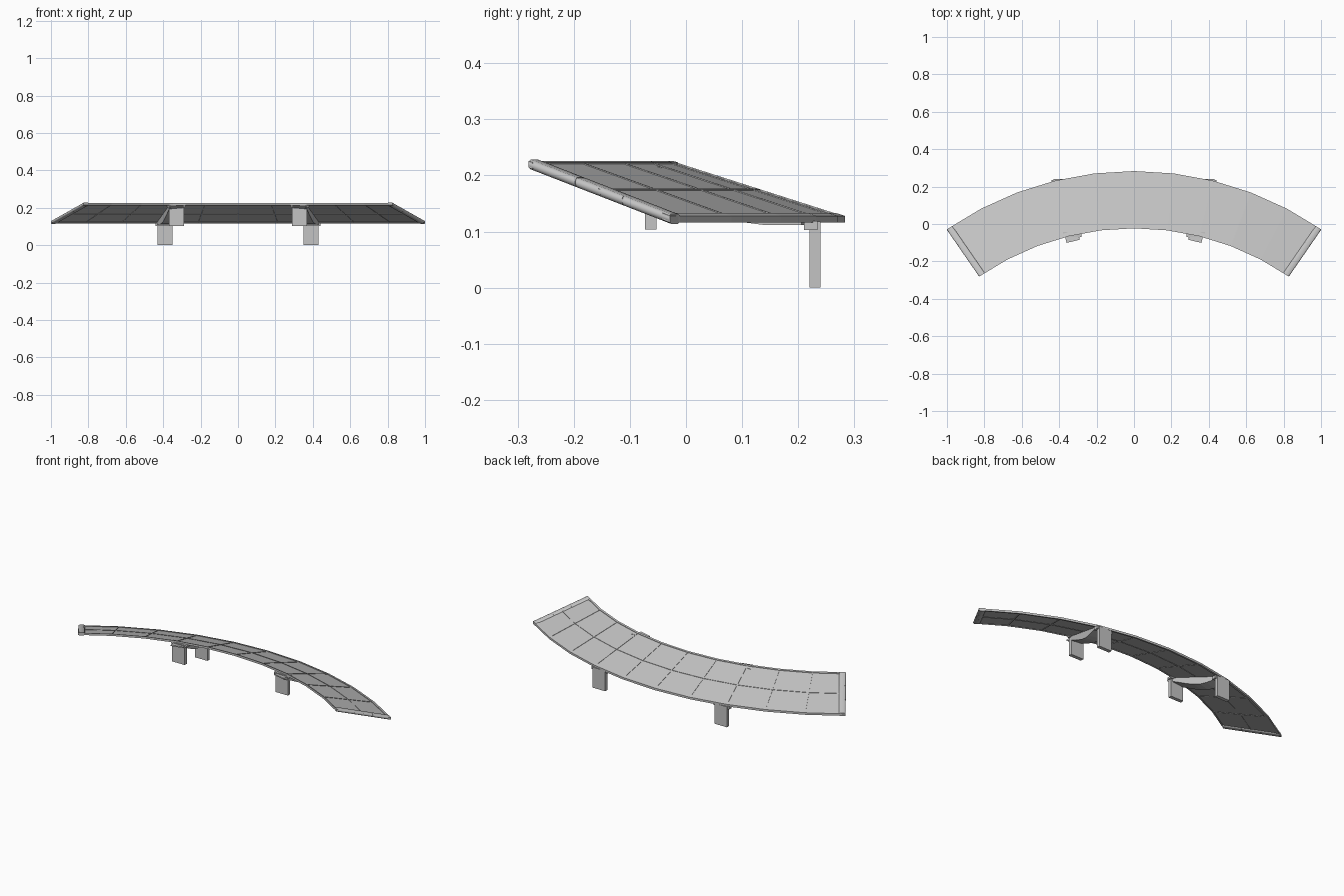
import bpy, bmesh
from math import sin, cos, radians, pi
from mathutils import Vector

cube = bpy.data.objects.get("Cube")
if cube:
    bpy.data.objects.remove(cube, do_unlink=True)

GREY = (0.55, 0.55, 0.55, 1)
mat = bpy.data.materials.new("light grey metal")
mat.use_nodes = True
mat.diffuse_color = GREY
mat.node_tree.nodes["Principled BSDF"].inputs["Base Color"].default_value = GREY

CENTRE_Y = -1.48              # centre of the plan arc
R_IN, R_OUT = 1.46, 1.76      # roof edges
Z_IN, Z_OUT = 0.222, 0.126    # roof top heights
END = 34.6                    # half angle of the arc
BAYS = 10
STEP = 2 * END / BAYS


def roof_z(r):
    return Z_IN + (Z_OUT - Z_IN) * (r - R_IN) / (R_OUT - R_IN)


def polar(r, deg, z, side=0):
    """Point at radius r and angle deg, shifted sideways along the tangent."""
    a = radians(deg)
    return Vector((r * sin(a) + side * cos(a), CENTRE_Y + r * cos(a) - side * sin(a), z))


def loft(name, rings):
    """Skin a list of closed cross-sections and cap both ends."""
    bm = bmesh.new()
    rows = [[bm.verts.new(p) for p in ring] for ring in rings]
    n = len(rows[0])
    for a, b in zip(rows, rows[1:]):
        for i in range(n):
            j = (i + 1) % n
            bm.faces.new((a[i], a[j], b[j], b[i]))
    bm.faces.new(rows[0])
    bm.faces.new(rows[-1])
    bmesh.ops.recalc_face_normals(bm, faces=bm.faces)
    mesh = bpy.data.meshes.new(name)
    bm.to_mesh(mesh)
    bm.free()
    mesh.materials.append(mat)
    obj = bpy.data.objects.new(name, mesh)
    bpy.context.collection.objects.link(obj)
    return obj


def band(name, r0, r1, top, bottom):
    """Curved strip that follows the roof slope round the whole arc."""
    profile = [(r0, top), (r1, top), (r1, bottom), (r0, bottom)]
    return loft(name, [[polar(r, -END + i * STEP, roof_z(r) + h) for r, h in profile]
                       for i in range(BAYS + 1)])


def box(name, x, y, z0, z1, width, depth):
    w, d = width / 2, depth / 2
    corners = [(x - w, y - d), (x + w, y - d), (x + w, y + d), (x - w, y + d)]
    return loft(name, [[Vector((cx, cy, z)) for cx, cy in corners] for z in (z0, z1)])


# Roof sheet, edge trims and middle purlin
band("roof_sheet", R_IN, R_OUT, 0, -0.006)
band("inner_trim", R_IN - 0.003, R_IN + 0.006, 0.003, -0.009)
band("outer_trim", R_OUT - 0.014, R_OUT + 0.003, 0.003, -0.009)
band("middle_purlin", 1.608, 1.612, 0.002, -0.008)

# Radial seam ribs between the bays
for i in range(1, BAYS):
    a = -END + i * STEP
    loft("seam_rib", [[polar(r, a, roof_z(r) + h, s) for s, h in
                       ((-0.002, -0.008), (0.002, -0.008), (0.002, 0.002), (-0.002, 0.002))]
                      for r in (R_IN, R_OUT)])

# Rounded end caps, each in three lengths
SIDES = 12
for name, sign in (("left_end_cap", 1), ("right_end_cap", -1)):
    for k in range(3):
        span = (R_OUT - R_IN + 0.004) / 3
        r0 = R_IN - 0.002 + k * span
        rings = []
        for r in (r0, r0 + span - 0.0008):
            ring = []
            for s in range(SIDES):
                t = 2 * pi * (s + 0.5) / SIDES
                flat = 0.009 if cos(t) > 0 else -0.009
                ring.append(polar(r, sign * END, roof_z(r) - 0.003 + 0.009 * sin(t),
                                  flat + 0.009 * cos(t) - sign * 0.017))
            rings.append(ring)
        cap = loft(name, rings)
        bpy.context.view_layer.objects.active = cap
        cap.select_set(True)
        bpy.ops.object.shade_smooth_by_angle(angle=radians(40))
        cap.select_set(False)

# Supports: inner post, outer leg and a curved rafter, mirrored
RAFTER_BOTTOM = [(1.425, 0.206), (1.48, 0.182), (1.54, 0.152), (1.59, 0.13),
                 (1.63, 0.117), (1.67, 0.112), (1.74, 0.112)]
for side, sign in (("left", 1), ("right", -1)):
    box(side + "_inner_post", sign * 0.33, -0.063, 0.104, 0.21, 0.08, 0.02)
    box(side + "_inner_bracket", sign * 0.33, -0.057, 0.205, 0.216, 0.1, 0.026)
    box(side + "_outer_leg", sign * 0.39, 0.23, 0, 0.118, 0.08, 0.02)
    box(side + "_outer_bracket", sign * 0.39, 0.222, 0.103, 0.119, 0.1, 0.024)
    rings = []
    for r, z in RAFTER_BOTTOM:
        top = max(roof_z(max(r, R_IN)) - 0.009, z + 0.004)
        rings.append([polar(r, sign * 13.2, h, s) for s, h in
                      ((-0.036, z), (0.036, z), (0.036, top), (-0.036, top))])
    loft(side + "_rafter", rings)
